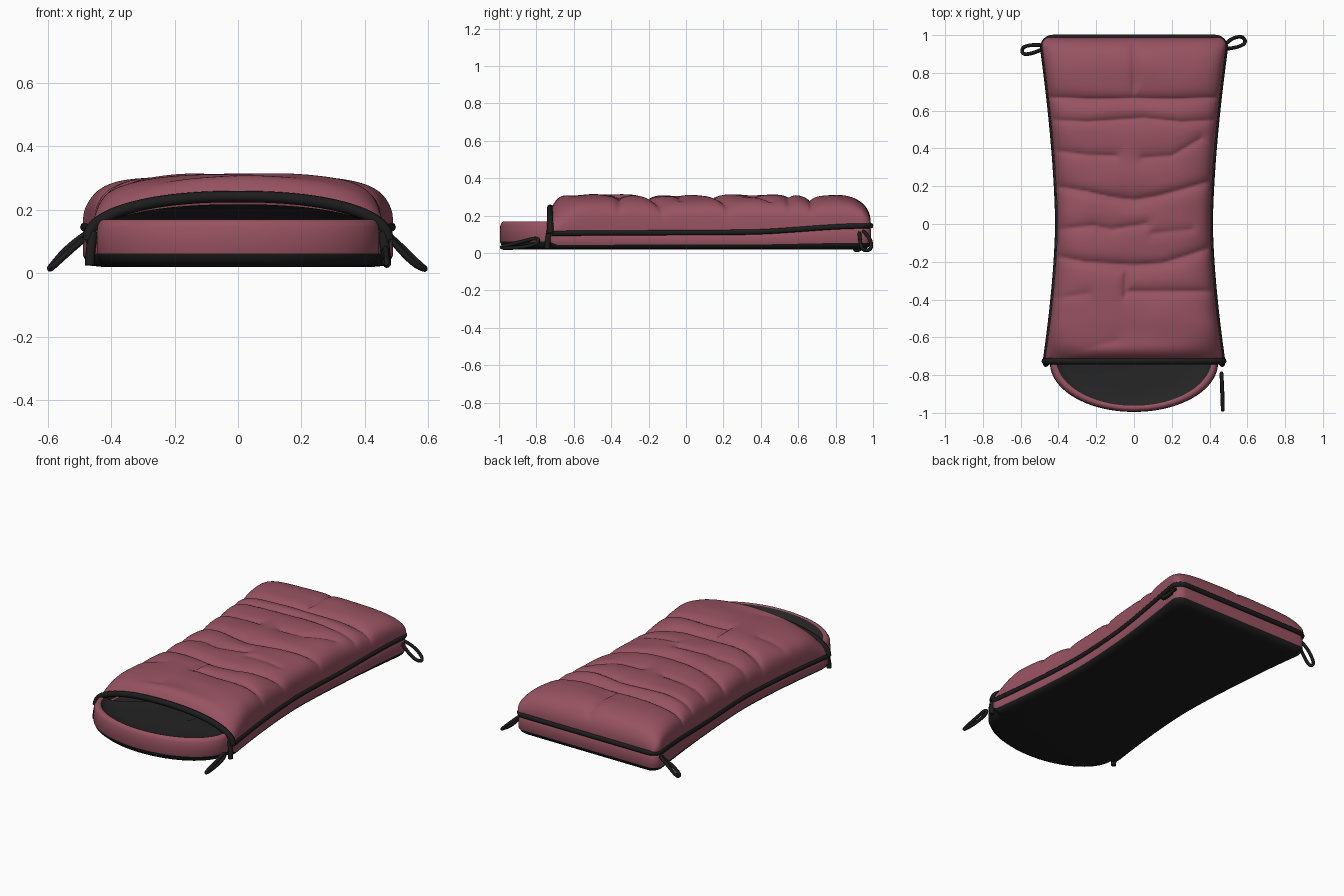
import bpy, math
from mathutils import Vector, noise

if "Cube" in bpy.data.objects:
    bpy.data.objects.remove(bpy.data.objects["Cube"])


def material(name, col):
    m = bpy.data.materials.new(name)
    m.diffuse_color = (*col, 1)
    m.use_nodes = True
    m.node_tree.nodes["Principled BSDF"].inputs["Base Color"].default_value = m.diffuse_color
    return m


RED = material("rose fabric", (0.31, 0.085, 0.12))
BLACK = material("black fabric", (0.012, 0.012, 0.012))
LINING = material("charcoal lining", (0.018, 0.018, 0.018))


def make(name, verts, faces, mats, idx=None):
    me = bpy.data.meshes.new(name)
    me.from_pydata(verts, [], faces)
    for m in mats:
        me.materials.append(m)
    if idx:
        me.polygons.foreach_set("material_index", idx)
    me.polygons.foreach_set("use_smooth", [True] * len(me.polygons))
    ob = bpy.data.objects.new(name, me)
    bpy.context.collection.objects.link(ob)
    return ob


def tube(name, pts, r, closed=False, smooth=False):
    cu = bpy.data.curves.new(name, 'CURVE')
    cu.dimensions = '3D'
    cu.bevel_depth, cu.bevel_resolution, cu.use_fill_caps = r, 2, True
    sp = cu.splines.new('NURBS' if smooth else 'POLY')
    sp.points.add(len(pts) - 1)
    for p, co in zip(sp.points, pts):
        p.co = (*co, 1)
    sp.use_cyclic_u = closed
    if smooth:
        sp.order_u, sp.resolution_u, sp.use_endpoint_u = 3, 6, not closed
    cu.materials.append(BLACK)
    ob = bpy.data.objects.new(name, cu)
    bpy.context.collection.objects.link(ob)
    return ob


def clamp(t):
    return max(0.0, min(1.0, t))


def smooth(a, b, t):
    t = clamp((t - a) / (b - a))
    return t * t * (3 - 2 * t)


# Shared shape rules: waisted half width, and height of the zip seam
def width(y):
    w = 0.407 + (0.09 if y > 0 else 0.11) * abs(y) ** 1.6
    if y > 0.935:
        w -= 0.055 - math.sqrt(max(0, 0.055 ** 2 - (y - 0.935) ** 2))
    return w


def seam(y):
    return 0.11 + 0.006 * y + 0.03 * smooth(0.3, 0.95, y)


# Outline: right half from hood tip to foot centre, then mirrored
hood = [(0.445 * math.sin(a), -0.735 - 0.26 * math.cos(a))
        for a in [i * math.pi / 2 / 26 for i in range(27)]]
side = [(width(y), y) for y in [-0.722 + i * 1.657 / 50 for i in range(51)]]
wc = width(0.935) - 0.055
corner = [(wc + 0.055 * math.cos(a), 0.935 + 0.055 * math.sin(a))
          for a in [i * math.pi / 16 for i in range(1, 9)]]
foot = [(wc * (1 - i / 8), 0.99) for i in range(1, 9)]
right = hood + side + corner + foot
outline = right + [(-x, y) for x, y in right[-2:0:-1]]

# Lower body and hood: stacked rings (inset, share of height)
rings = [(0.06, 0), (0.025, 0.03), (0.008, 0.14), (0, 0.28), (0, 0.6), (0.002, 0.85),
         (0.01, 0.96), (0.02, 1), (0.033, 0.97), (0.042, 0.88), (0.06, 0.8),
         (0.12, 0.74), (0.3, 0.7)]
verts, faces, idx = [], [], []
n = len(outline)
for d, f in rings:
    for x, y in outline:
        top = 0.17 + (seam(y) - 0.17) * smooth(-0.735, -0.69, y)
        verts.append((x * (1 - d / 0.46), y * (1 - d), 0.02 + f * (top - 0.02)))
for k in range(len(rings) - 1):
    for i in range(n):
        j = (i + 1) % n
        faces.append((k * n + i, k * n + j, (k + 1) * n + j, (k + 1) * n + i))
        idx.append(1 if k < 3 else 0 if k < 8 else 2)
faces += [tuple(range(n))[::-1], tuple(range((len(rings) - 1) * n, len(rings) * n))]
idx += [1, 2]
make("lower_body_and_hood", verts, faces, [RED, BLACK, LINING], idx)

# Stitch creases on the quilt: (depth, width, path)
creases = [
    (0.034, 0.028, [(-0.45, 0.67), (-0.2, 0.66), (0, 0.665), (0.2, 0.66), (0.45, 0.67)]),
    (0.022, 0.022, [(-0.42, 0.55), (-0.25, 0.54), (0.05, 0.56), (0.25, 0.54), (0.42, 0.55)]),
    (0.022, 0.025, [(-0.4, 0.385), (-0.25, 0.365), (-0.1, 0.36)]),
    (0.020, 0.025, [(0.05, 0.35), (0.2, 0.36), (0.35, 0.45)]),
    (0.034, 0.030, [(-0.42, 0.2), (-0.25, 0.17), (-0.12, 0.14), (0, 0.125), (0.12, 0.145),
                    (0.25, 0.18), (0.42, 0.23)]),
    (0.022, 0.025, [(-0.4, -0.03), (-0.22, -0.01), (-0.12, -0.03), (0.06, 0)]),
    (0.014, 0.022, [(0.1, -0.05), (0.3, -0.03)]),
    (0.036, 0.030, [(-0.42, -0.17), (-0.25, -0.205), (0, -0.22), (0.15, -0.21),
                    (0.28, -0.17), (0.42, -0.12)]),
    (0.026, 0.022, [(-0.03, -0.36), (0.2, -0.36), (0.44, -0.355)]),
    (0.014, 0.025, [(-0.4, -0.39), (-0.25, -0.37)]),
    (0.020, 0.018, [(0, 0.68), (0.005, 0.8), (0, 0.95)]),
    (0.022, 0.018, [(-0.04, -0.23), (-0.045, -0.38)]),
    (0.010, 0.035, [(-0.33, -0.68), (-0.1, -0.62)]),
]


def seg_dist(x, y, a, b):
    dx, dy = b[0] - a[0], b[1] - a[1]
    t = clamp(((x - a[0]) * dx + (y - a[1]) * dy) / (dx * dx + dy * dy))
    return math.hypot(x - a[0] - t * dx, y - a[1] - t * dy)


def crease(x, y):
    z = 0
    for depth, w, path in creases:
        if not path[0][1] - 0.4 < y < path[0][1] + 0.4:
            continue
        d = min(seg_dist(x, y, a, b) for a, b in zip(path, path[1:]))
        z = max(z, depth * math.exp(-d / w))
    return z


def arch(c, p):
    return max(0, 1 - abs(c) ** p) ** (1 / p)


Y0, Y1 = -0.72, 0.988


def quilt(c, y):
    s = seam(y)
    p = 2.2 + 1.8 * smooth(Y0, -0.52, y)
    lip = 0.068 * (1 - clamp((y - Y0) / 0.1)) ** 3
    fy = arch((y - 0.76) / (Y1 - 0.76), 2.6) if y > 0.76 else 1
    fx = arch(c, p)
    x = c * width(y)
    soft = 0.010 * noise.noise(Vector((x * 4, y * 6, 0.3)))
    fade = smooth(Y0, Y0 + 0.1, y)
    h = 0.31 - s - lip + (soft - crease(x, y)) * fade
    return (x, y, s + h * fx * fy)


def grid(name, rows, cols, fn, mat):
    v = [fn(i / rows, math.sin((j / cols - 0.5) * math.pi))
         for i in range(rows + 1) for j in range(cols + 1)]
    m = cols + 1
    f = [(i * m + j, i * m + j + 1, (i + 1) * m + j + 1, (i + 1) * m + j)
         for i in range(rows) for j in range(cols)]
    return make(name, v, f, [mat])


# Puffy top quilt
grid("top_quilt", 220, 120,
     lambda v, c: quilt(c, Y0 + (Y1 - Y0) * math.sin(v * math.pi / 2)), RED)


# Dark lining running back inside the mouth
def lining(v, c):
    y = Y0 + 0.35 * v
    return (c * width(y) * 0.98, y, seam(y) + 0.112 * arch(c, 2.2) * (1 - 0.95 * v * v))


grid("mouth_lining", 12, 40, lining, LINING)

# Trim across the mouth and zip piping round the seam
tube("mouth_trim", [Vector(quilt(math.sin((i / 48 - 0.5) * math.pi), Y0)) + Vector((0, -0.006, 0))
                    for i in range(49)], 0.018)
half = side + corner + foot
path = half + [(-x, y) for x, y in half[-2::-1]]
tube("zip_piping", [(x * 0.99, y * 0.997, seam(y)) for x, y in path], 0.015)

# Tabs hanging at the mouth corners
for s, name in ((-1, "left"), (1, "right")):
    tube(name + "_mouth_tab", [(s * 0.455, -0.728, 0.13), (s * 0.466, -0.738, 0.08),
                               (s * 0.467, -0.742, 0.025)], 0.015, smooth=True)

# Hanging loops at the foot corners and loose zip strap by the hood
tube("left_foot_loop", [(-0.465, 0.945, 0.135), (-0.54, 0.95, 0.08), (-0.595, 0.935, 0.015),
                        (-0.59, 0.895, 0.015), (-0.53, 0.905, 0.07), (-0.465, 0.935, 0.125)],
     0.010, True, True)
tube("right_foot_loop", [(0.465, 0.935, 0.13), (0.52, 0.985, 0.08), (0.575, 0.995, 0.025),
                         (0.595, 0.96, 0.01), (0.55, 0.935, 0.03), (0.47, 0.925, 0.12)],
     0.010, True, True)
tube("zip_strap", [(0.463, -0.79, 0.085), (0.468, -0.88, 0.06), (0.470, -0.99, 0.035),
                   (0.470, -0.98, 0.025), (0.466, -0.88, 0.03), (0.463, -0.79, 0.05)],
     0.010, True, True)
